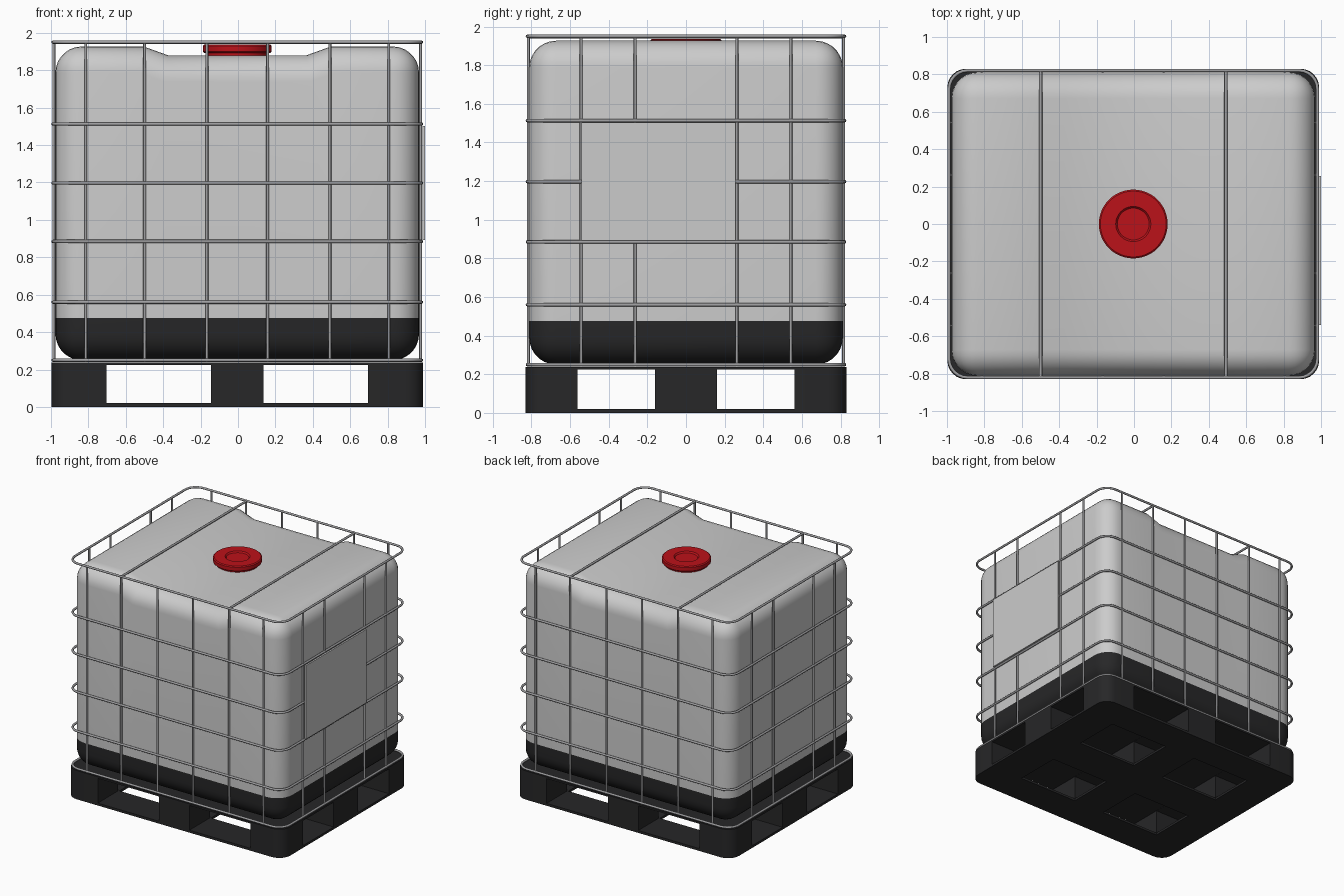
import bpy, bmesh, math

if "Cube" in bpy.data.objects:
    bpy.data.objects.remove(bpy.data.objects["Cube"])

CX = -0.004                 # everything but the side plate sits slightly left
HX, HY = 0.994, 0.83        # half footprint


def material(name, rgb):
    m = bpy.data.materials.new(name)
    m.diffuse_color = (*rgb, 1)
    m.use_nodes = True
    m.node_tree.nodes["Principled BSDF"].inputs["Base Color"].default_value = m.diffuse_color
    return m


BLACK = material("black_plastic", (0.02, 0.02, 0.021))
RED = material("red_plastic", (0.5, 0.006, 0.01))
GREY = material("grey_plastic", (0.6, 0.6, 0.6))
STEEL = material("steel", (0.35, 0.35, 0.36))


def activate(obj):
    bpy.ops.object.select_all(action='DESELECT')
    obj.select_set(True)
    bpy.context.view_layer.objects.active = obj


def smooth(obj, deg=30):
    activate(obj)
    bpy.ops.object.shade_smooth_by_angle(angle=math.radians(deg))


def finish(bm, name, *mats):
    me = bpy.data.meshes.new(name)
    bm.normal_update()
    bm.to_mesh(me)
    bm.free()
    obj = bpy.data.objects.new(name, me)
    bpy.context.collection.objects.link(obj)
    for m in mats:
        me.materials.append(m)
    return obj


def box_bm(x0, x1, y0, y1, z0, z1):
    bm = bmesh.new()
    bmesh.ops.create_cube(bm, size=1)
    for v in bm.verts:
        v.co = ((x0 + x1) / 2 + v.co.x * (x1 - x0),
                (y0 + y1) / 2 + v.co.y * (y1 - y0),
                (z0 + z1) / 2 + v.co.z * (z1 - z0))
    return bm


def bisect(bm, co, no):
    bmesh.ops.bisect_plane(bm, geom=bm.verts[:] + bm.edges[:] + bm.faces[:],
                           plane_co=co, plane_no=no, dist=1e-5)


def rounded_rect(hx, hy, r, n=6):
    pts = []
    for k, (sx, sy) in enumerate([(1, 1), (-1, 1), (-1, -1), (1, -1)]):
        for i in range(n + 1):
            a = math.pi / 2 * (k + i / n)
            pts.append((CX + sx * (hx - r) + r * math.cos(a),
                        sy * (hy - r) + r * math.sin(a)))
    return pts


# Pallet: rounded slab with fork tunnels both ways and openings underneath
bm = bmesh.new()
base = bm.faces.new([bm.verts.new((x, y, 0)) for x, y in rounded_rect(HX, HY, 0.1)])
ext = bmesh.ops.extrude_face_region(bm, geom=[base])["geom"]
for v in ext:
    if isinstance(v, bmesh.types.BMVert):
        v.co.z = 0.238
bmesh.ops.recalc_face_normals(bm, faces=bm.faces)
pallet = finish(bm, "pallet", BLACK)
cuts = []
for s in (-1, 1):
    xa, xb = sorted((CX + s * 0.14, CX + s * 0.7))
    ya, yb = sorted((s * 0.16, s * 0.563))
    cuts += [(xa, xb, -2, 2, 0.02, 0.225), (-2, 2, ya, yb, 0.019, 0.224)]
    for t in (-1, 1):
        yc, yd = sorted((t * 0.166, t * 0.557))
        cuts.append((xa + 0.006, xb - 0.006, yc, yd, -0.1, 0.1))
for c in cuts:
    cutter = finish(box_bm(*c), "cutter", BLACK)
    cutter.hide_render = True
    mod = pallet.modifiers.new("cut", 'BOOLEAN')
    mod.operation, mod.solver, mod.object = 'DIFFERENCE', 'EXACT', cutter
    activate(pallet)
    bpy.ops.object.modifier_apply(modifier=mod.name)
    bpy.data.objects.remove(cutter)
smooth(pallet)

# Tank: rounded box with a shallow dip across the top and a black lower band
bm = box_bm(CX - 0.972, CX + 0.972, -0.812, 0.812, 0.25, 1.927)
for x in (-0.5, -0.37, 0.37, 0.5):
    bisect(bm, (CX + x, 0, 0), (1, 0, 0))
for v in bm.verts:
    if v.co.z > 1 and abs(v.co.x - CX) < 0.4:
        v.co.z = 1.88
bm.normal_update()
sharp = [e for e in bm.edges if e.calc_face_angle() > math.radians(45)]
bmesh.ops.bevel(bm, geom=sharp, offset=0.14, segments=7, profile=0.5,
                affect='EDGES', clamp_overlap=False)
bisect(bm, (0, 0, 0.475), (0, 0, 1))
for f in bm.faces:
    f.material_index = int(f.calc_center_median().z < 0.475)
smooth(finish(bm, "tank", GREY, BLACK))

# Screw cap: revolved profile with a recessed centre
profile = [(0.085, 1.926), (0.094, 1.937), (0.176, 1.937), (0.184, 1.93),
           (0.184, 1.9), (0.176, 1.893), (0.165, 1.893), (0.165, 1.87)]
bm = bmesh.new()
N = 48
rings = [[bm.verts.new((CX + r * math.cos(math.tau * i / N),
                        r * math.sin(math.tau * i / N), z)) for i in range(N)]
         for r, z in profile]
bm.faces.new(rings[0])
for a, b in zip(rings, rings[1:]):
    for i in range(N):
        j = (i + 1) % N
        bm.faces.new((a[i], b[i], b[j], a[j]))
smooth(finish(bm, "screw_cap", RED))


# Cage: tube paths swept with a round bevel
def tubes(name, paths, radius, cyclic=False):
    cu = bpy.data.curves.new(name, 'CURVE')
    cu.dimensions = '3D'
    cu.bevel_depth, cu.bevel_resolution, cu.use_fill_caps = radius, 2, True
    for path in paths:
        sp = cu.splines.new('POLY')
        sp.points.add(len(path) - 1)
        for p, co in zip(sp.points, path):
            p.co = (*co, 1)
        sp.use_cyclic_u = cyclic
    cu.materials.append(STEEL)
    obj = bpy.data.objects.new(name, cu)
    bpy.context.collection.objects.link(obj)
    activate(obj)
    bpy.ops.object.convert(target='MESH')
    smooth(bpy.context.object, 50)


R = 0.009
outline = rounded_rect(HX - R, HY - R, 0.1)
levels = (0.25, 0.56, 0.885, 1.197, 1.513, 1.95)
tubes("cage_hoops", [[(x, y, z) for x, y in outline] for z in levels], R, True)

posts = []
for s in (-1, 1):
    for t in (-1, 1):
        posts += [(CX + s * x, t * (HY - 0.014)) for x in (0.163, 0.495, 0.81)]
        posts += [(CX + s * (HX - 0.014), t * y) for y in (0.263, 0.543)]
tubes("cage_posts", [[(x, y, 0.24), (x, y, 1.95)] for x, y in posts], 0.008)
tubes("top_bars", [[(CX + x, -HY + R, 1.947), (CX + x, HY - R, 1.947)]
                   for x in (-0.495, 0.495)], R)

# Side plate fixed to the right of the cage
finish(box_bm(0.986, 1.0, -0.54, 0.257, 0.893, 1.503), "side_plate", GREY)
